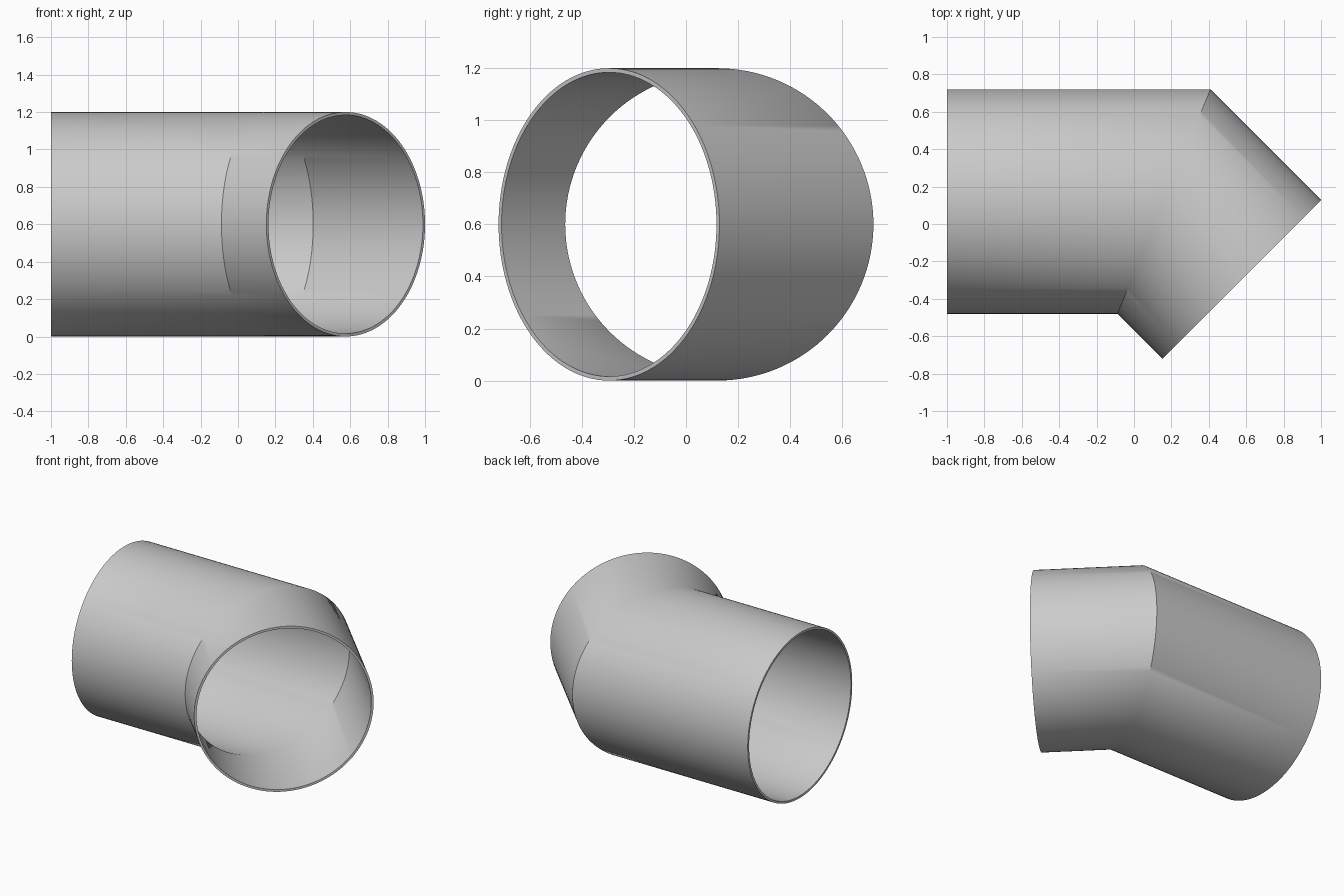
import bpy, bmesh
from math import sin, cos, tan, pi, radians
from mathutils import Vector

if "Cube" in bpy.data.objects:
    bpy.data.objects.remove(bpy.data.objects["Cube"])

SEG = 128
R_OUT, R_IN = 0.6, 0.584
BEND = radians(45)
JOINT = Vector((0.16, 0.12, 0.6))   # where both pipe axes meet
BACK_X = -1.0                       # open end of the straight run
OUT_LEN = 0.588                     # length of the angled run

bm = bmesh.new()


def ring(center, across):
    """Loop of points: 'across' is the horizontal half-width, z the radius."""
    def make(r):
        return [bm.verts.new(center + across * (r * cos(a)) + Vector((0, 0, r * sin(a))))
                for a in (2 * pi * i / SEG for i in range(SEG))]
    return make


def bridge(a, b):
    for i in range(SEG):
        j = (i + 1) % SEG
        bm.faces.new((a[i], a[j], b[j], b[i]))


# back opening, mitred joint, angled opening
stations = [
    ring(Vector((BACK_X, JOINT.y, JOINT.z)), Vector((0, 1, 0))),
    ring(JOINT, Vector((tan(BEND / 2), 1, 0))),
    ring(JOINT + Vector((cos(BEND), -sin(BEND), 0)) * OUT_LEN,
         Vector((sin(BEND), cos(BEND), 0))),
]

# outer skin forward, inner skin back, closed into a thin wall
loops = [s(R_OUT) for s in stations] + [s(R_IN) for s in reversed(stations)]
for k, loop in enumerate(loops):
    bridge(loop, loops[(k + 1) % len(loops)])

bmesh.ops.recalc_face_normals(bm, faces=bm.faces)
mesh = bpy.data.meshes.new("pipe_elbow")
bm.to_mesh(mesh)
bm.free()
elbow = bpy.data.objects.new("pipe_elbow", mesh)
bpy.context.collection.objects.link(elbow)

# smooth walls, crisp rims and mitre
bpy.context.view_layer.objects.active = elbow
elbow.select_set(True)
bpy.ops.object.shade_smooth_by_angle(angle=radians(35))
